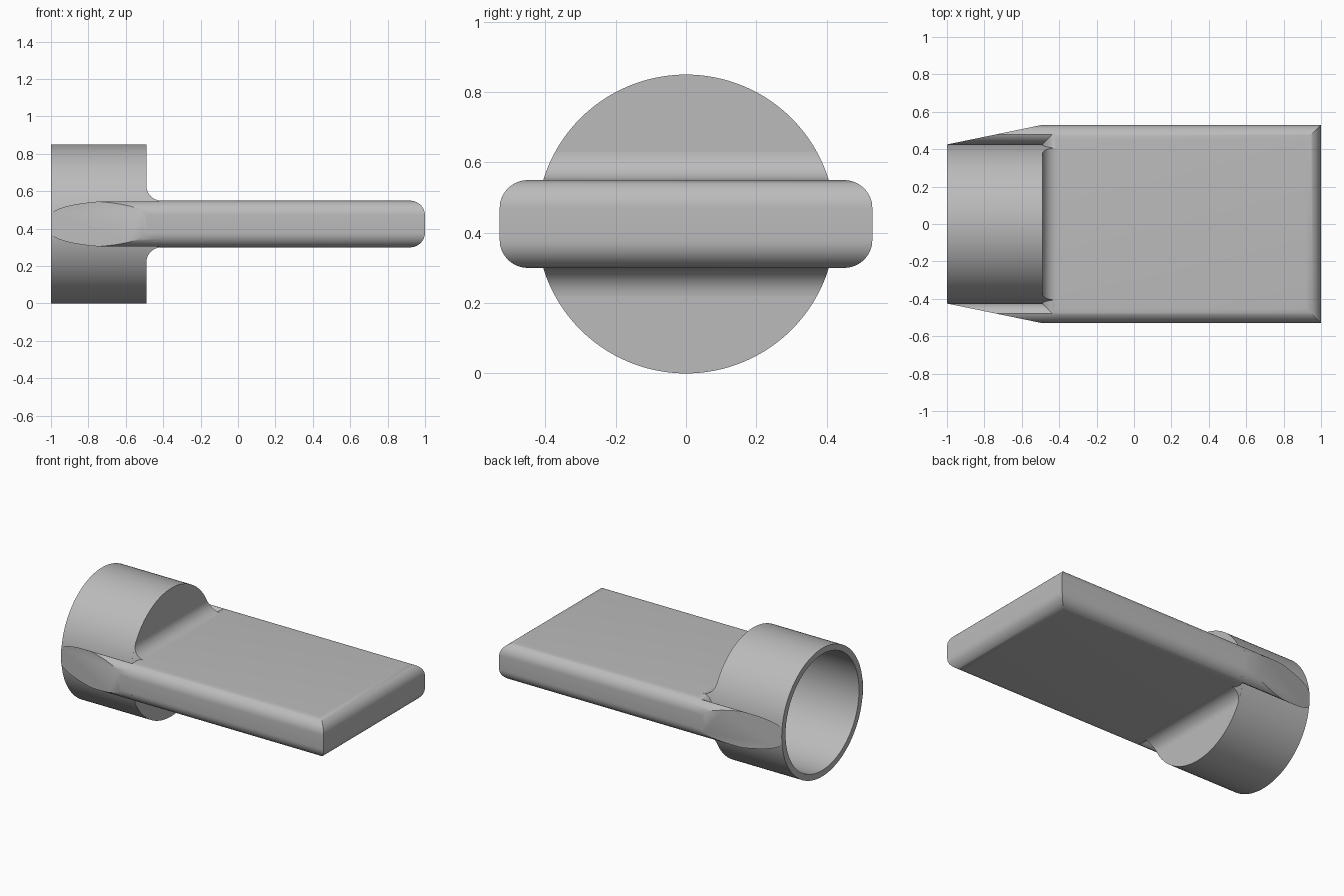
import bpy, bmesh, math

if "Cube" in bpy.data.objects:
    bpy.data.objects.remove(bpy.data.objects["Cube"], do_unlink=True)

# Main dimensions
MID = 0.425                 # height of the shared axis
R, BORE = 0.425, 0.385      # collar radii
SHOULDER, FLOOR = -0.49, -0.53
HALF_W, HALF_T = 0.53, 0.125
ROUND = 0.08                # edge and fillet radius
STEPS = 10

grey = bpy.data.materials.new("plain grey")
grey.use_nodes = True
colour = (0.5, 0.5, 0.5, 1)
grey.diffuse_color = colour
grey.node_tree.nodes["Principled BSDF"].inputs["Base Color"].default_value = colour


def finish(bm, name):
    bmesh.ops.recalc_face_normals(bm, faces=bm.faces)
    mesh = bpy.data.meshes.new(name)
    bm.to_mesh(mesh)
    bm.free()
    mesh.materials.append(grey)
    obj = bpy.data.objects.new(name, mesh)
    obj.location.z = MID
    bpy.context.collection.objects.link(obj)
    bpy.ops.object.select_all(action='DESELECT')
    obj.select_set(True)
    bpy.context.view_layer.objects.active = obj
    bpy.ops.object.shade_smooth_by_angle(angle=math.radians(30))
    return obj


def loft(rings, name):
    """Skin a list of equal closed rings and cap both ends."""
    bm = bmesh.new()
    loops = [[bm.verts.new(p) for p in ring] for ring in rings]
    for a, b in zip(loops, loops[1:]):
        for i in range(len(a)):
            j = (i + 1) % len(a)
            bm.faces.new((a[i], a[j], b[j], b[i]))
    bm.faces.new(loops[0])
    bm.faces.new(loops[-1])
    return finish(bm, name)


# Collar: a cup open at its outer end
def circle(x, r, n=128):
    return [(x, r * math.cos(2 * math.pi * i / n), r * math.sin(2 * math.pi * i / n))
            for i in range(n)]


loft([circle(SHOULDER, R), circle(-1, R), circle(-1, BORE), circle(FLOOR, BORE)], "collar")

# Blade: a box with its top and bottom rims rounded, upright corners sharp
bm = bmesh.new()
bmesh.ops.create_cube(bm, size=1)
for v in bm.verts:
    v.co.x = 1 if v.co.x > 0 else SHOULDER
    v.co.y *= 2 * HALF_W
    v.co.z *= 2 * HALF_T
rims = [e for e in bm.edges if abs(e.verts[0].co.z - e.verts[1].co.z) < 0.01]
bmesh.ops.bevel(bm, geom=rims, offset=ROUND, offset_type='OFFSET',
                segments=STEPS, profile=0.5, affect='EDGES')
finish(bm, "blade")

# Neck: concave fillets from the shoulder to the blade, within the collar's outline
rings = []
for k in range(STEPS + 1):
    t = math.pi / 2 * k / STEPS
    x = SHOULDER + ROUND * (1 - math.cos(t))
    a = math.asin((HALF_T + ROUND * (1 - math.sin(t))) / R)
    side = [a * (2 * i / STEPS - 1) for i in range(STEPS + 1)]
    rings.append([(x, R * math.cos(s), R * math.sin(s)) for s in side]
                 + [(x, -R * math.cos(s), R * math.sin(s)) for s in reversed(side)])
loft(rings, "neck")

# Arms: thin, double-rounded bars beside the collar with slanted outer faces
centre = (R + HALF_W) / 2
peak = math.acos((centre - HALF_W + ROUND) / ROUND)
arc = [(HALF_W - ROUND + ROUND * math.cos(peak * i / STEPS),
        HALF_T - ROUND + ROUND * math.sin(peak * i / STEPS)) for i in range(STEPS + 1)]
upper = arc + [(2 * centre - y, z) for y, z in reversed(arc[:-1])]
section = upper + [(y, -z) for y, z in reversed(upper)]
slope = (SHOULDER + 1) / (HALF_W - R)
for sign, name in ((1, "back_arm"), (-1, "front_arm")):
    loft([[(-1 + (y - R) * slope, sign * y, z) for y, z in section],
          [(SHOULDER + ROUND, sign * y, z) for y, z in section]], name)
